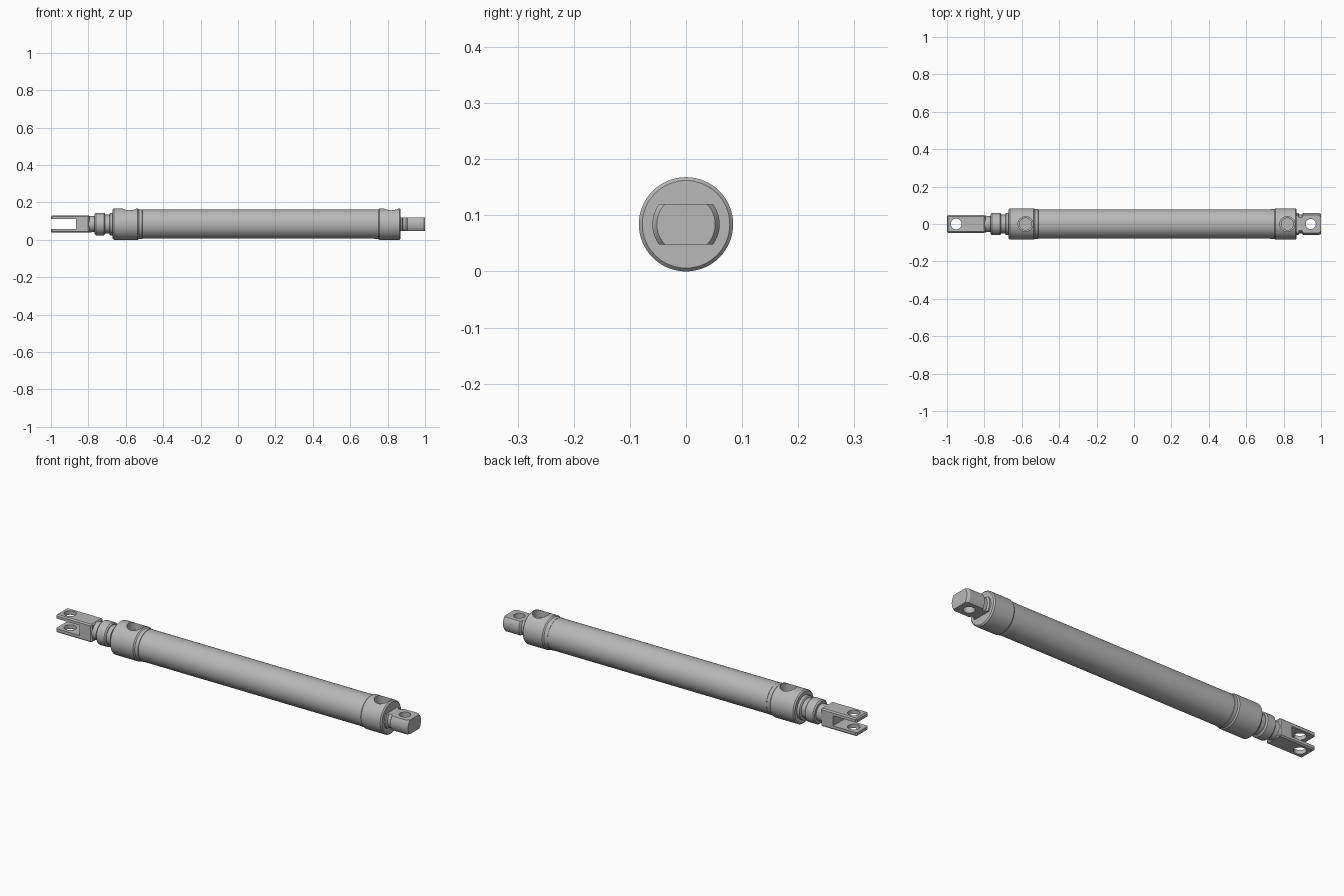
import bpy, bmesh, math
from mathutils import Matrix

cube = bpy.data.objects.get("Cube")
if cube:
    bpy.data.objects.remove(cube, do_unlink=True)

AXIS_Z = 0.084
SEGMENTS = 64

steel = bpy.data.materials.new("plain grey metal")
steel.use_nodes = True
GREY = (0.48, 0.48, 0.48, 1)
steel.diffuse_color = GREY
steel.node_tree.nodes["Principled BSDF"].inputs["Base Color"].default_value = GREY


def make_object(name, bm):
    bmesh.ops.recalc_face_normals(bm, faces=bm.faces)
    mesh = bpy.data.meshes.new(name)
    bm.to_mesh(mesh)
    bm.free()
    mesh.materials.append(steel)
    obj = bpy.data.objects.new(name, mesh)
    bpy.context.collection.objects.link(obj)
    return obj


def lathe(name, profile):
    """Turn (x, radius) points around the long axis and cap both ends."""
    bm = bmesh.new()
    rings = []
    for x, r in profile:
        angles = [2 * math.pi * i / SEGMENTS for i in range(SEGMENTS)]
        rings.append([bm.verts.new((x, r * math.cos(a), AXIS_Z + r * math.sin(a)))
                      for a in angles])
    for a, b in zip(rings, rings[1:]):
        for i in range(SEGMENTS):
            j = (i + 1) % SEGMENTS
            bm.faces.new((a[i], a[j], b[j], b[i]))
    bm.faces.new(rings[0])
    bm.faces.new(rings[-1])
    return make_object(name, bm)


def box(name, x0, x1, half_y, z0, z1, bevel=0):
    bm = bmesh.new()
    size = Matrix.Diagonal((x1 - x0, 2 * half_y, z1 - z0, 1))
    place = Matrix.Translation(((x0 + x1) / 2, 0, (z0 + z1) / 2))
    bmesh.ops.create_cube(bm, size=1, matrix=place @ size)
    if bevel:
        bmesh.ops.bevel(bm, geom=bm.edges[:], offset=bevel, segments=1, affect='EDGES')
    return make_object(name, bm)


def upright_cylinder(name, x, r_low, r_high, z0, z1):
    bm = bmesh.new()
    bmesh.ops.create_cone(bm, cap_ends=True, segments=40, radius1=r_low, radius2=r_high,
                          depth=z1 - z0, matrix=Matrix.Translation((x, 0, (z0 + z1) / 2)))
    return make_object(name, bm)


def cut(target, *cutters):
    """Subtract each cutter from the target, then remove it."""
    for cutter in cutters:
        cutter.hide_render = True
        mod = target.modifiers.new("cut", 'BOOLEAN')
        mod.operation = 'DIFFERENCE'
        mod.solver = 'EXACT'
        mod.object = cutter
        bpy.context.view_layer.objects.active = target
        bpy.ops.object.modifier_apply(modifier=mod.name)
        bpy.data.objects.remove(cutter, do_unlink=True)


def cut_port(head, x):
    """Wide counterbore with a narrower blind hole below it."""
    cut(head, upright_cylinder("port_bore", x, 0.04, 0.04, 0.125, 0.2),
        upright_cylinder("port_hole", x, 0.032, 0.032, 0.085, 0.15))


# Barrel
barrel = lathe("barrel", [(-0.51, 0.078), (0.73, 0.078)])

# Heads with crimp grooves and ports
front_head = lathe("front_head", [
    (-0.67, 0.078), (-0.664, 0.084), (-0.536, 0.084), (-0.53, 0.079),
    (-0.512, 0.079), (-0.51, 0.074), (-0.503, 0.074), (-0.5, 0.078)])
cut_port(front_head, -0.58)
rear_head = lathe("rear_head", [
    (0.718, 0.078), (0.721, 0.074), (0.728, 0.074), (0.73, 0.079),
    (0.75, 0.079), (0.756, 0.084), (0.864, 0.084), (0.87, 0.078)])
cut_port(rear_head, 0.82)

# Piston rod with guide collar, and round lock nut
rod = lathe("piston_rod", [
    (-0.72, 0.05), (-0.688, 0.05), (-0.687, 0.056), (-0.684, 0.06), (-0.665, 0.06)])
nut = lathe("lock_nut", [
    (-0.766, 0.054), (-0.76, 0.06), (-0.717, 0.06), (-0.711, 0.054)])

# Fork clevis: square body, slot, pin holes, turned shank
clevis = box("fork_clevis", -1, -0.795, 0.047, AXIS_Z - 0.046, AXIS_Z + 0.046, 0.006)
cut(clevis,
    box("slot", -1.1, -0.865, 0.1, AXIS_Z - 0.026, AXIS_Z + 0.026),
    upright_cylinder("pin_hole", -0.95, 0.029, 0.029, -0.1, 0.3))
shank = lathe("clevis_shank", [(-0.8, 0.045), (-0.765, 0.042)])

# Rear mounting lug: turned stub with two milled flats and a pin hole
lug = lathe("rear_lug", [
    (0.865, 0.06), (0.877, 0.06), (0.882, 0.05), (0.898, 0.05),
    (0.905, 0.06), (0.988, 0.06), (1.0, 0.052)])
cut(lug,
    box("upper_flat", 0.87, 1.1, 0.1, AXIS_Z + 0.036, 0.3),
    box("lower_flat", 0.87, 1.1, 0.1, -0.1, AXIS_Z - 0.036),
    upright_cylinder("lug_hole", 0.945, 0.027, 0.027, -0.1, 0.3))

# Smooth the turned surfaces, keep machined edges sharp
bpy.ops.object.select_all(action='DESELECT')
for part in (barrel, front_head, rear_head, rod, nut, clevis, shank, lug):
    part.select_set(True)
bpy.context.view_layer.objects.active = barrel
bpy.ops.object.shade_smooth_by_angle(angle=math.radians(25))
